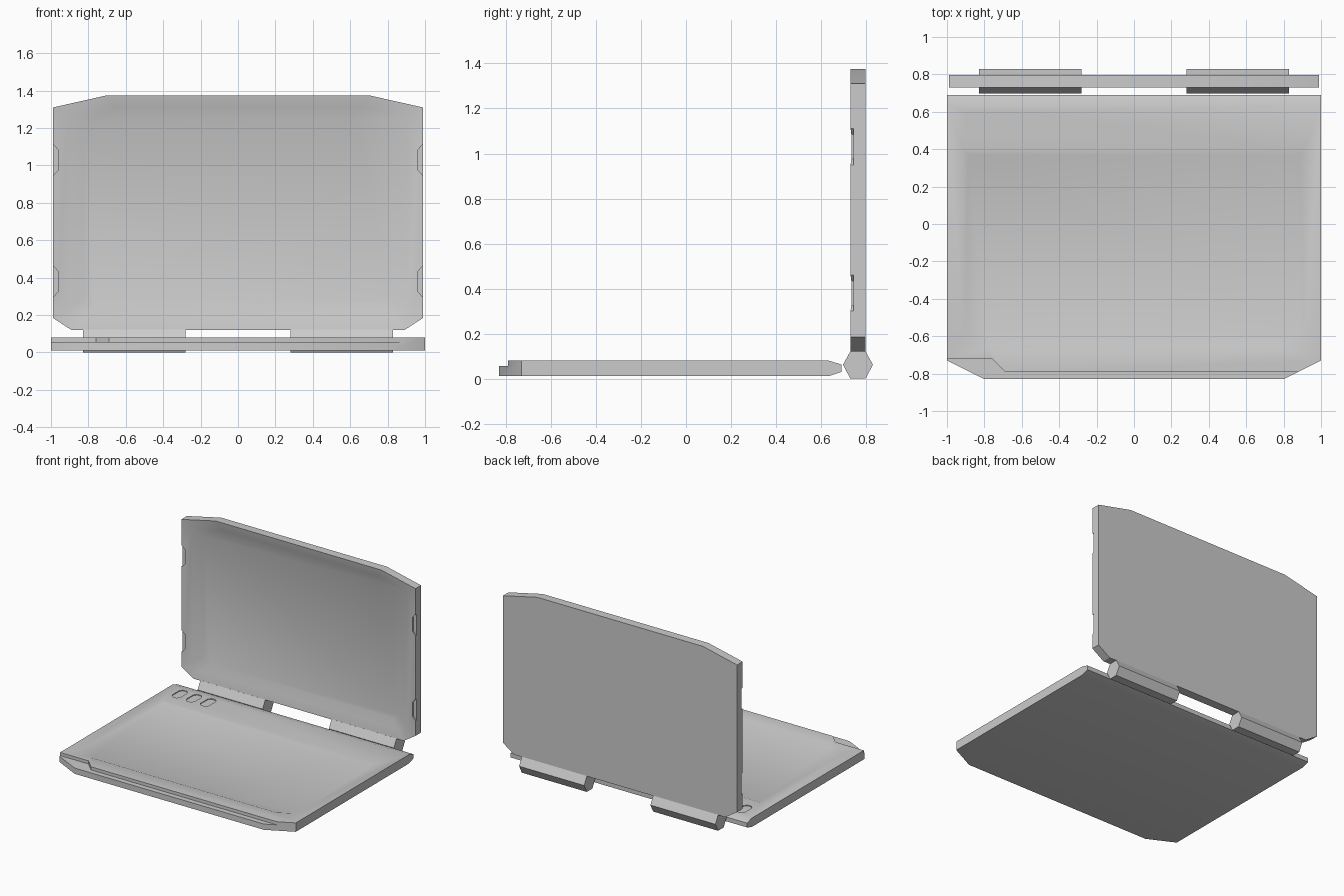
import bpy, bmesh
from math import radians
from mathutils import Vector

if "Cube" in bpy.data.objects:
    bpy.data.objects.remove(bpy.data.objects["Cube"])


def loft(name, loops):
    """Closed solid through loops of equal point count, capped at both ends."""
    bm = bmesh.new()
    rings = [[bm.verts.new(p) for p in loop] for loop in loops]
    n = len(rings[0])
    for a, b in zip(rings, rings[1:]):
        for i in range(n):
            j = (i + 1) % n
            bm.faces.new((a[i], a[j], b[j], b[i]))
    bm.faces.new(rings[0])
    bm.faces.new(rings[-1])
    bmesh.ops.recalc_face_normals(bm, faces=bm.faces)
    me = bpy.data.meshes.new(name)
    bm.to_mesh(me)
    bm.free()
    ob = bpy.data.objects.new(name, me)
    bpy.context.collection.objects.link(ob)
    return ob


def at_x(pts, x):
    return [(x, a, b) for a, b in pts]


def at_y(pts, y):
    return [(a, y, b) for a, b in pts]


def at_z(pts, z):
    return [(a, b, z) for a, b in pts]


def mirrored(half):
    """Half outline on +x, completed symmetrically."""
    return half + [(-a, b) for a, b in reversed(half)]


def slice_off(ob, co, no):
    bm = bmesh.new()
    bm.from_mesh(ob.data)
    geom = bm.verts[:] + bm.edges[:] + bm.faces[:]
    cut = bmesh.ops.bisect_plane(bm, geom=geom, plane_co=Vector(co),
                                 plane_no=Vector(no), clear_outer=True)
    edges = [e for e in cut['geom_cut'] if isinstance(e, bmesh.types.BMEdge)]
    bmesh.ops.holes_fill(bm, edges=edges)
    bmesh.ops.recalc_face_normals(bm, faces=bm.faces)
    bm.to_mesh(ob.data)
    bm.free()


def carve(ob, cutters):
    bpy.context.view_layer.objects.active = ob
    for c in cutters:
        c.hide_render = True
        m = ob.modifiers.new("cut", 'BOOLEAN')
        m.operation, m.solver, m.object = 'DIFFERENCE', 'EXACT', c
        bpy.ops.object.modifier_apply(modifier=m.name)
        bpy.data.objects.remove(c)


def smooth(ob):
    bpy.ops.object.select_all(action='DESELECT')
    ob.select_set(True)
    bpy.context.view_layer.objects.active = ob
    bpy.ops.object.shade_smooth_by_angle(angle=radians(30))


# Base slab: side profile swept across x, front corners sliced off
side = [(-0.83, 0.012), (0.635, 0.012), (0.69, 0.03), (0.69, 0.063),
        (0.635, 0.08), (-0.83, 0.08)]
base = loft("base", [at_x(side, -1), at_x(side, 1)])
for s in (-1, 1):
    slice_off(base, (s * 0.8, -0.83, 0), (s * 0.1, -0.2, 0))

# Front ledge step, palm panel recess, three key recesses
ledge = [(-1.1, -0.72), (-0.76, -0.72), (-0.69, -0.79), (1.1, -0.79),
         (1.1, -0.9), (-1.1, -0.9)]
cutters = [loft("ledge_cutter", [at_z(ledge, 0.056), at_z(ledge, 0.12)])]
rim = mirrored([(0.79, -0.668), (0.91, -0.605), (0.91, 0.39)])
floor = mirrored([(0.78, -0.65), (0.887, -0.592), (0.887, 0.37)])
cutters.append(loft("panel_cutter", [at_z(floor, 0.073), at_z(rim, 0.08),
                                     at_z(rim, 0.12)]))
for x in (-0.87, -0.75, -0.63):
    key = [(x + a, 0.54 + b) for a, b in
           mirrored([(0.018, -0.065), (0.035, -0.042),
                     (0.035, 0.042), (0.018, 0.065)])]
    cutters.append(loft("key_cutter", [at_z(key, 0.074), at_z(key, 0.12)]))
carve(base, cutters)
smooth(base)

# Lid with a smoothly dished bezel around the screen
outer = mirrored([(0.89, 0.12), (0.99, 0.185), (0.99, 1.31), (0.70, 1.375)])
inner = mirrored([(0.77, 0.25), (0.825, 0.283), (0.825, 1.21), (0.62, 1.25)])
middle = [tuple(o + (i - o) * 0.5 for o, i in zip(p, q))
          for p, q in zip(outer, inner)]
lid = loft("lid", [at_y(outer, 0.797), at_y(outer, 0.73),
                   at_y(middle, 0.742), at_y(inner, 0.765)])

# Latch notches on both side edges of the lid
notches = []
for s in (-1, 1):
    for z in (0.38, 1.03):
        n = [(s * 1.02, z - 0.08), (s * 0.985, z - 0.08), (s * 0.963, z - 0.055),
             (s * 0.963, z + 0.055), (s * 0.985, z + 0.08), (s * 1.02, z + 0.08)]
        notches.append(loft("notch_cutter", [at_y(n, 0.70), at_y(n, 0.744)]))
carve(lid, notches)
smooth(lid)

# Two hexagonal hinge barrels
hexagon = [(0.697, 0.062), (0.73, 0.0), (0.797, 0.0), (0.83, 0.062),
           (0.797, 0.122), (0.73, 0.122)]
for label, s in (("left", -1), ("right", 1)):
    loft("hinge_" + label, [at_x(hexagon, s * 0.28), at_x(hexagon, s * 0.83)])
